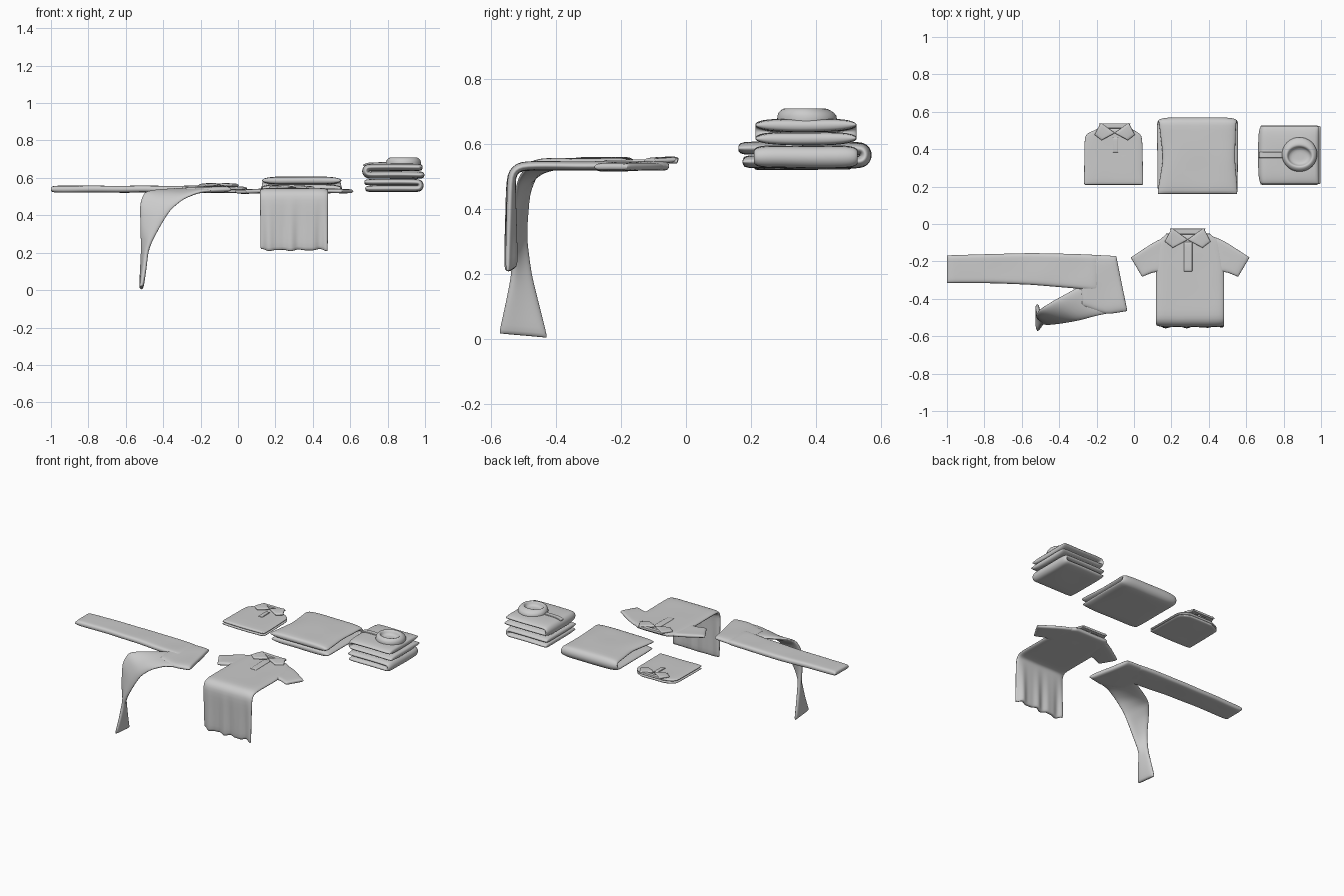
import bpy, bmesh, math
from mathutils import Vector, noise

if "Cube" in bpy.data.objects:
    bpy.data.objects.remove(bpy.data.objects["Cube"])


def wrinkle(p):
    n = noise.noise(p * 7)
    return p + Vector((0, 0, 0.003 * n))


def loft(name, pairs, t, e=10, n=18, step=0.07, warp=wrinkle):
    """Flat, padded cloth strip: each pair is the left and right edge of a section."""
    pairs = [(Vector(a), Vector(b)) for a, b in pairs]
    secs = [pairs[0]]
    for (a0, b0), (a1, b1) in zip(pairs, pairs[1:]):
        k = max(1, math.ceil(((a1 + b1) - (a0 + b0)).length / 2 / step))
        secs += [(a0.lerp(a1, i / k), b0.lerp(b1, i / k)) for i in range(1, k + 1)]
    mid = [(a + b) / 2 for a, b in secs]
    last = len(secs) - 1
    rings = []
    for i, (a, b) in enumerate(secs):
        tan = (mid[min(i + 1, last)] - mid[max(i - 1, 0)]).normalized()
        half = (b - a) / 2
        nor = tan.cross(half).normalized()
        ring = (mid[i], half, nor, t)
        soft = (mid[i] + tan * t * (0.6 if i else -0.6), half * 0.985, nor, t * 0.55)
        if i == 0:
            rings += [soft, ring]
        elif i == last:
            rings += [ring, soft]
        else:
            rings.append(ring)
    bm = bmesh.new()
    vs = []
    for c, half, nor, th in rings:
        row = []
        for j in range(2 * n):
            w = -1 + 2 * j / n if j <= n else 3 - 2 * j / n
            u = math.sin(w * math.pi / 2)
            h = math.sqrt(max(0, 1 - abs(u) ** e)) * (1 if j <= n else -1)
            row.append(bm.verts.new(warp(c + half * u + nor * th * h)))
        vs.append(row)
    for r, s in zip(vs, vs[1:]):
        for j in range(2 * n):
            k = (j + 1) % (2 * n)
            bm.faces.new((r[j], r[k], s[k], s[j]))
    for r in (vs[0], vs[-1]):
        for j in range(n):
            q = [r[j], r[j + 1], r[(2 * n - j - 1) % (2 * n)], r[(2 * n - j) % (2 * n)]]
            bm.faces.new(list(dict.fromkeys(q)))
    return finish(name, bm)


def finish(name, bm):
    bmesh.ops.recalc_face_normals(bm, faces=bm.faces)
    me = bpy.data.meshes.new(name)
    bm.to_mesh(me)
    bm.free()
    ob = bpy.data.objects.new(name, me)
    bpy.context.collection.objects.link(ob)
    ob.modifiers.new("smooth", 'SUBSURF').levels = 1
    for p in me.polygons:
        p.use_smooth = True
    return ob


def fold(start, end, bend, z0, z1):
    """Side profile of a cloth folded once: out at z0, around the bend, back at z1."""
    r = (z1 - z0) / 2
    d = 1 if bend > start else -1
    arc = [(bend - d * r + d * r * math.cos(a), z0 + r + r * math.sin(a))
           for a in (math.radians(x) for x in range(-90, 91, 30))]
    return [(start, z0)] + arc + [(end, z1)]


def collar(name, cx, y, z, s):
    loft(name + "_collar_back", [((cx - .09 * s, y, z), (cx - .08 * s, y - .03 * s, z)),
                                 ((cx + .09 * s, y, z), (cx + .08 * s, y - .03 * s, z))], .008)
    for m, side in ((-1, "left"), (1, "right")):
        loft(name + "_collar_" + side,
             [((cx + m * .088 * s, y, z + .004), (cx + m * .002, y - .062 * s, z + .004)),
              ((cx + m * .12 * s, y - .065 * s, z), (cx + m * .075 * s, y - .1 * s, z))], .008)


# Trousers: hips, flat leg, and leg slipping over the edge
loft("trouser_hips", [((-.105, -.17, .541), (-.045, -.468, .538)),
                      ((-.20, -.165, .54), (-.15, -.485, .535)),
                      ((-.29, -.162, .54), (-.27, -.44, .535))], .017)
loft("trouser_flat_leg", [((-.2, -.165, .54), (-.2, -.36, .54)),
                          ((-.31, -.16, .54), (-.31, -.345, .54)),
                          ((-.55, -.155, .54), (-.55, -.325, .54)),
                          ((-.75, -.16, .54), (-.75, -.317, .54)),
                          ((-.99, -.167, .54), (-.99, -.317, .54))], .018)
loft("trouser_hanging_leg", [((-.2, -.28, .537), (-.12, -.475, .535)),
                             ((-.32, -.35, .537), (-.2, -.49, .53)),
                             ((-.43, -.41, .535), (-.29, -.515, .49)),
                             ((-.50, -.455, .525), (-.36, -.525, .43)),
                             ((-.525, -.485, .46), (-.405, -.53, .36)),
                             ((-.52, -.495, .32), (-.455, -.535, .27)),
                             ((-.512, -.475, .2), (-.487, -.535, .2)),
                             ((-.515, -.45, .1), (-.50, -.555, .105)),
                             ((-.517, -.427, .01), (-.515, -.573, .025))], .013, e=5)


# Polo shirt draped over the edge, with ripples in the hanging part
def ripple(p):
    k = max(0, min(1, (.5 - p.z) / .25))
    w = math.sin(p.x * 62) + .6 * math.sin(p.x * 101 + 1)
    return p + Vector((0, .006 * k * w, .004 * k * w + .002 * noise.noise(p * 8)))


path = [(-.06, .532, .17, .41), (-.085, .532, .13, .46), (-.25, .532, .118, .482),
        (-.49, .532, .118, .482), (-.515, .527, .118, .482), (-.532, .512, .118, .482),
        (-.538, .485, .118, .482), (-.538, .222, .12, .48)]
loft("shirt_body", [((a, y, z), (b, y, z)) for y, z, a, b in path], .014, n=32, warp=ripple)
for m, side in ((-1, "left"), (1, "right")):
    loft("shirt_sleeve_" + side, [((.3 + m * .12, -.065, .532), (.3 + m * .14, -.26, .53)),
                                  ((.3 + m * .18, -.088, .532), (.3 + m * .19, -.255, .529)),
                                  ((.3 + m * .312, -.175, .527), (.3 + m * .25, -.28, .527))], .012)
collar("shirt", .287, -.025, .548, 1)
loft("shirt_placket", [((.267, -.1, .545), (.312, -.1, .545)),
                       ((.267, -.25, .545), (.312, -.25, .545))], .006)

# Folded polo shirt
for z, name in ((.529, "lower"), (.545, "upper")):
    loft("folded_polo_" + name, [((-.268, .215, z), (.05, .215, z)),
                                 ((-.265, .46, z), (.045, .46, z)),
                                 ((-.255, .485, z), (.035, .485, z)),
                                 ((-.20, .505, z), (-.01, .505, z))], .009)
collar("folded_polo", -.103, .538, .56, .88)
loft("folded_polo_placket", [((-.113, .46, .555), (-.085, .46, .555)),
                             ((-.113, .385, .555), (-.085, .385, .555))], .005)


# Thick cloth folded once, crease at the back
prof = fold(.185, .172, .552, .545, .586)
cloth = []
for i, (y, z) in enumerate(prof):
    k = .014 * min(1, i / (len(prof) - 2)) if y > .3 else .005
    cloth.append(((.12 + k, y, z), (.56 - k, y, z)))
cloth.insert(-1, ((.155, .35, .588), (.54, .35, .588)))
loft("folded_cloth", cloth, .02, e=6)

# Folded sweater: two U folds facing opposite ways, rolled collar and front band
loft("sweater_lower_fold", [((x, .208, z), (x, .528, z))
                            for x, z in fold(.69, .685, .977, .542, .577)], .017, e=8)
loft("sweater_upper_fold", [((x, .212, z), (x, .525, z))
                            for x, z in fold(.985, .975, .682, .616, .657)], .02, e=4)
loft("sweater_band", [((.672, .353, .668), (.672, .385, .668)),
                      ((.69, .353, .678), (.69, .385, .678)),
                      ((.80, .353, .679), (.80, .385, .679))], .005)
bm = bmesh.new()
prev = None
for rx, ry, cy, z in ((.094, .092, .372, .665), (.096, .094, .372, .688), (.085, .078, .367, .703),
                      (.072, .06, .364, .711), (.062, .05, .362, .705), (.058, .046, .362, .682),
                      (.02, .015, .362, .68)):
    ring = [bm.verts.new((.885 + rx * math.cos(a), cy + ry * math.sin(a), z))
            for a in (i * math.tau / 28 for i in range(28))]
    if prev:
        for j in range(28):
            k = (j + 1) % 28
            bm.faces.new((prev[j], prev[k], ring[k], ring[j]))
    prev = ring
bm.faces.new(prev)
finish("sweater_collar", bm)
